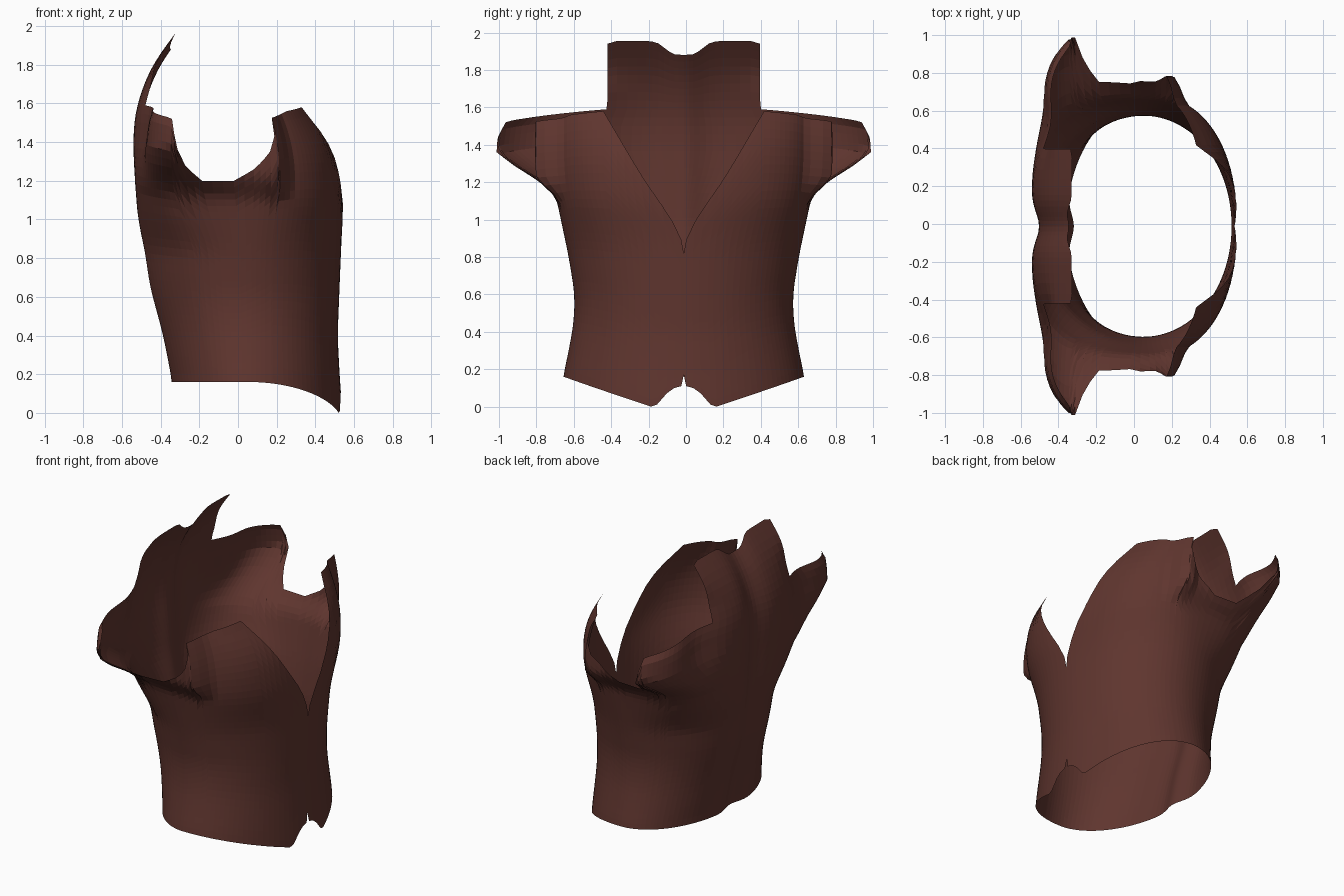
import bpy, bmesh, math

cube = bpy.data.objects.get("Cube")
if cube:
    bpy.data.objects.remove(cube, do_unlink=True)

cloth = bpy.data.materials.new("dark red brown cloth")
cloth.use_nodes = True
COLOUR = (0.115, 0.036, 0.028, 1)
cloth.diffuse_color = COLOUR
cloth.node_tree.nodes["Principled BSDF"].inputs["Base Color"].default_value = COLOUR

# Body profiles by height: half width, sleeve width, chest depth, back depth
WIDTH = [(0, .66), (.16, .645), (.3, .615), (.45, .588), (.6, .583), (.8, .615), (1, .657), (1.13, .685), (1.3, .7)]
SLEEVE = [(1.05, .665), (1.13, .7), (1.2, .8), (1.29, .97), (1.37, 1.08), (1.5, 1.06), (1.6, .95)]
CHEST = [(0, .54), (.2, .525), (.4, .515), (.9, .535), (1.1, .55), (1.33, .525), (1.47, .46), (1.6, .35)]
BACK = [(.16, -.355), (.4, -.405), (.65, -.475), (1, -.525), (1.4, -.545), (1.55, -.535), (1.7, -.49),
        (1.82, -.43), (1.95, -.335), (2.05, -.26)]
# Upper edges by angle, measured from the chest round to the spine
ARMHOLE = [(.59, 1.58), (1.0, 1.56), (1.29, 1.525), (1.31, 1.43), (1.38, 1.35), (1.53, 1.26), (1.64, 1.2),
           (1.83, 1.2), (1.95, 1.28), (2.02, 1.36), (2.06, 1.44), (2.1, 1.52), (2.17, 1.53), (2.901, 1.59)]
CENTRE = .05
COLLAR_BASE = 1.59
LEAN = -.012  # the cloth hangs slightly to one side


def at(table, t):
    """Linear lookup in an edge outline."""
    if t <= table[0][0]:
        return table[0][1]
    for (a, u), (b, v) in zip(table, table[1:]):
        if t <= b:
            return u + (v - u) * (t - a) / (b - a)
    return table[-1][1]


def curve(table, t):
    """Softened lookup: averages the outline near t."""
    return sum(at(table, t + d) for d in (-.06, -.03, 0, .03, .06)) / 5


def smooth(a, b, t):
    t = min(max((t - a) / (b - a), 0), 1)
    return t * t * (3 - 2 * t)


def surface(angle, z):
    """Oval waist that turns boxy and wide at the back of the shoulders."""
    rear = smooth(1.5, 2.05, angle)
    flare = .17 * smooth(1.12, 1.3, angle) - .07 * smooth(1.32, 1.5, angle)
    side = curve(WIDTH, z) * (1 + flare * smooth(1.08, 1.24, z))
    wide = at(SLEEVE, z) if z > 1.05 else side
    half = side + (wide - side) * rear
    power = 2 / (2 + (.4 + rear) * smooth(.8, 1.25, z))
    c, s = math.cos(angle), max(math.sin(angle), 0)
    reach = (curve(CHEST, z) if c > 0 else curve(BACK, z)) - CENTRE
    y = half * s ** power if angle < math.pi - .001 else 0
    x = CENTRE + reach * abs(c) ** power
    if c < 0:  # spine groove and hollow behind each shoulder
        x += .04 * math.exp(-(y / .1) ** 2)
        x += .06 * math.exp(-((y - .55) / .18) ** 2) * smooth(1.15, 1.5, z) * (1 - smooth(1.65, 1.85, z))
    return x, y, z


def hem(angle):
    """Pointed front hem with a small centre notch."""
    y = .64 * max(math.sin(angle), 0)
    if angle > math.pi / 2:
        return .16
    if y > .17:
        return .16 * (y - .17) / .47
    return at([(0, .17), (.012, .11), (.05, .1), (.09, .07), (.14, .01), (.17, 0)], y)


def neckline(angle):
    if angle < ARMHOLE[0][0]:
        return .82 + .03 * smooth(0, .02, angle) + 1.19 * math.sin(angle) ** .833
    return at(ARMHOLE, angle)


def collar_top(angle):
    y = .95 * max(math.sin(angle), 0) ** .588
    return at([(0, 1.88), (.06, 1.885), (.14, 1.945), (.18, 1.955), (.37, 1.955), (.405, 1.94)], y)


def columns(stops, step=.06):
    """Angles that hit every stop and are evenly spread between them."""
    out = [stops[0]]
    for a, b in zip(stops, stops[1:]):
        n = max(1, round((b - a) / step))
        out += [a + (b - a) * (i + 1) / n for i in range(n)]
    return out


def panel(name, angles, low, high, rows):
    """Loft one half of a cloth panel and mirror it across the middle."""
    bm = bmesh.new()
    grid = []
    for angle in angles:
        a, b = low(angle), high(angle)
        grid.append([bm.verts.new(surface(angle, a + (b - a) * r / rows)) for r in range(rows + 1)])
    for left, right in zip(grid, grid[1:]):
        for r in range(rows):
            bm.faces.new((left[r], right[r], right[r + 1], left[r + 1]))
    mesh = bpy.data.meshes.new(name)
    bm.to_mesh(mesh)
    bm.free()
    mesh.materials.append(cloth)
    obj = bpy.data.objects.new(name, mesh)
    obj.location.y = LEAN
    bpy.context.collection.objects.link(obj)
    mirror = obj.modifiers.new("other half", "MIRROR")
    mirror.use_axis = (False, True, False)
    mirror.merge_threshold = .0005


edge = [a for a, _ in ARMHOLE]
seam, collar_side = 1.64, edge[-1]
# Spine stops: collar and back share them so that their seam is tight
spine = [collar_side, 2.95, 3.0, 3.04, 3.07, 3.09, 3.105, 3.118, 3.128, 3.135, 3.139, math.pi]
panel("front_panel", columns([0, .02, .08, .14, .22, .27] + [a for a in edge if a <= seam]), hem, neckline, 32)
panel("back_panel", columns([a for a in edge if seam <= a < collar_side] + spine), hem, neckline, 32)
panel("collar", columns(spine), lambda a: COLLAR_BASE, collar_top, 8)
